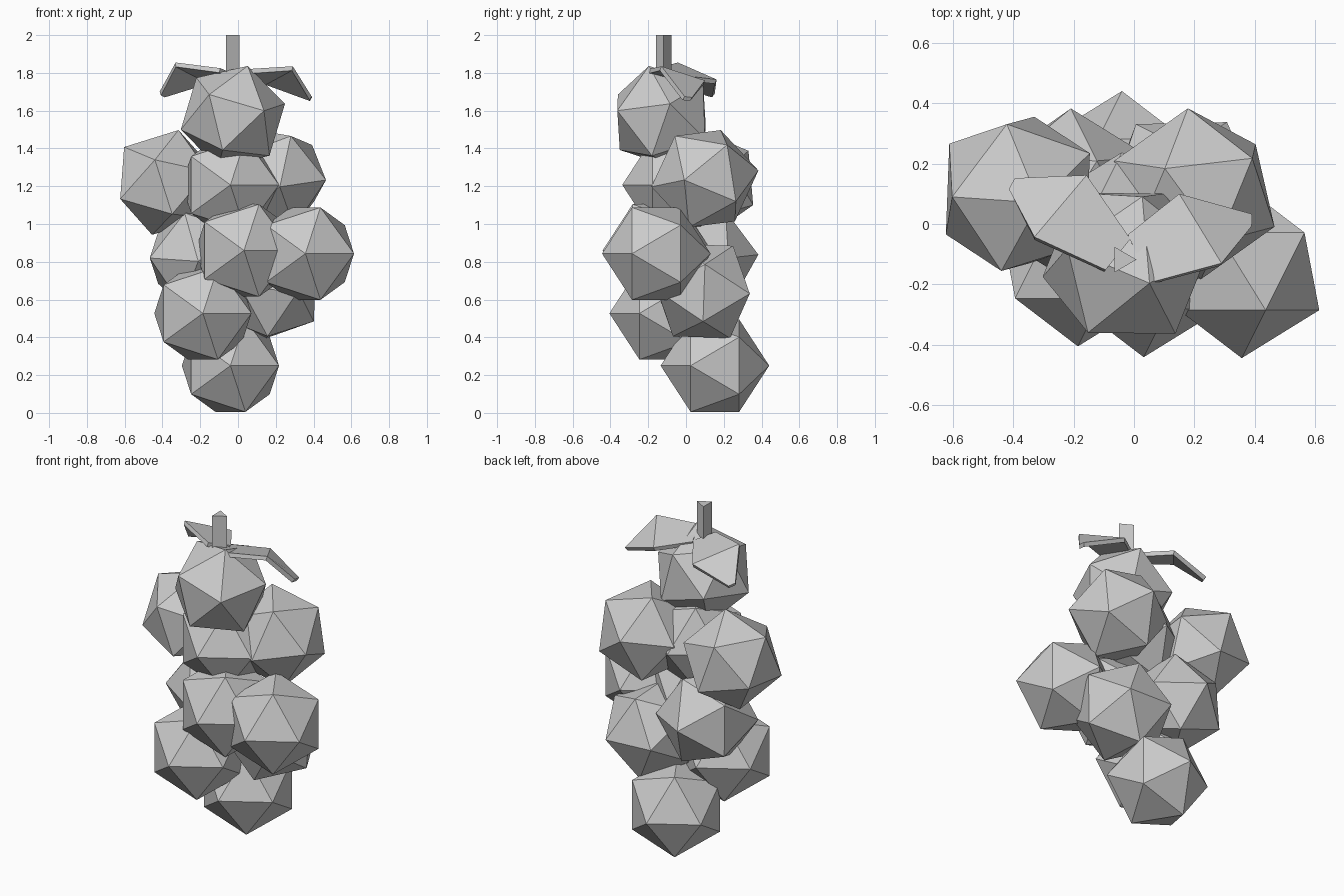
import bpy, bmesh
from mathutils import Vector, Matrix

if "Cube" in bpy.data.objects:
    bpy.data.objects.remove(bpy.data.objects["Cube"])

R = 0.2875


def grape(name, centre, v=(0, -1, 0), w=(0.894, -0.447, 0)):
    """Icosahedron with one corner along v and a neighbouring corner towards w."""
    a = Vector(v).normalized()
    b = Vector(w)
    b = (b - a * b.dot(a)).normalized()
    c = a.cross(b)
    rot = Matrix((b, c, a)).transposed().to_4x4()
    bpy.ops.mesh.primitive_ico_sphere_add(subdivisions=1, radius=R)
    ob = bpy.context.object
    ob.name = name
    ob.matrix_world = Matrix.Translation(centre) @ rot


def leaf(name, base_a, base_b, side_a, side_b, tip_a, tip_b):
    """Folded leaf: a base panel and a drooping tip, given thickness."""
    bm = bmesh.new()
    pts = [bm.verts.new(p) for p in (base_a, base_b, side_a, side_b, tip_a, tip_b)]
    ba, bb, sa, sb, ta, tb = pts
    bm.faces.new((ba, sa, sb, bb))
    bm.faces.new((sa, ta, tb, sb))
    for f in bm.faces:
        f.normal_update()
        if f.normal.z < 0:
            f.normal_flip()
    me = bpy.data.meshes.new(name)
    bm.to_mesh(me)
    bm.free()
    ob = bpy.data.objects.new(name, me)
    bpy.context.collection.objects.link(ob)
    m = ob.modifiers.new("thickness", "SOLIDIFY")
    m.thickness = 0.025
    m.offset = -1


# upright grapes
for i, c in enumerate([(-0.04, 0.153, 0.25), (0.357, -0.157, 0.843),
                       (-0.186, -0.118, 0.527), (0.032, -0.154, 0.86),
                       (-0.04, -0.05, 1.207)]):
    grape(f"grape_{i + 1}", c)

# turned grapes
grape("grape_top", (-0.027, -0.13, 1.568), (0.071, -0.06, 0.243), (0.275, 0.054, 0.04))
grape("grape_upper_left", (-0.385, 0.10, 1.22), (-0.215, -0.01, 0.185), (-0.055, -0.256, 0.12))
grape("grape_upper_right", (0.2, 0.10, 1.24), (0.263, -0.108, -0.007), (0.19, 0.17, -0.12))
grape("grape_mid_left", (-0.21, 0.096, 0.82), (-0.257, -0.128, 0), (-0.06, -0.14, 0.245))
grape("grape_lower_back", (0.163, 0.09, 0.645), (0.243, 0.01, 0.137), (0.235, 0, -0.165))

# three-sided stem
bpy.ops.mesh.primitive_cylinder_add(vertices=3, radius=0.0485, depth=0.26,
                                    location=(0, 0, 0))
stem = bpy.context.object
stem.name = "stem"
me = stem.data
corner = max(me.vertices, key=lambda v: v.co.y).co.to_2d()
# turn one corner towards +x
me.transform(Matrix.Rotation(-1.5707963, 4, 'Z'))
stem.location = (-0.04, -0.118, 1.87)

# leaves
leaf("leaf_left", (-0.094, -0.152, 1.825), (-0.012, -0.05, 1.79),
     (-0.33, -0.043, 1.855), (-0.157, 0.162, 1.765),
     (-0.415, 0.116, 1.70), (-0.395, 0.152, 1.69))
leaf("leaf_right", (0.05, -0.195, 1.82), (-0.02, -0.035, 1.79),
     (0.29, -0.13, 1.835), (0.15, 0.10, 1.76),
     (0.39, -0.007, 1.675), (0.392, 0.033, 1.67))
